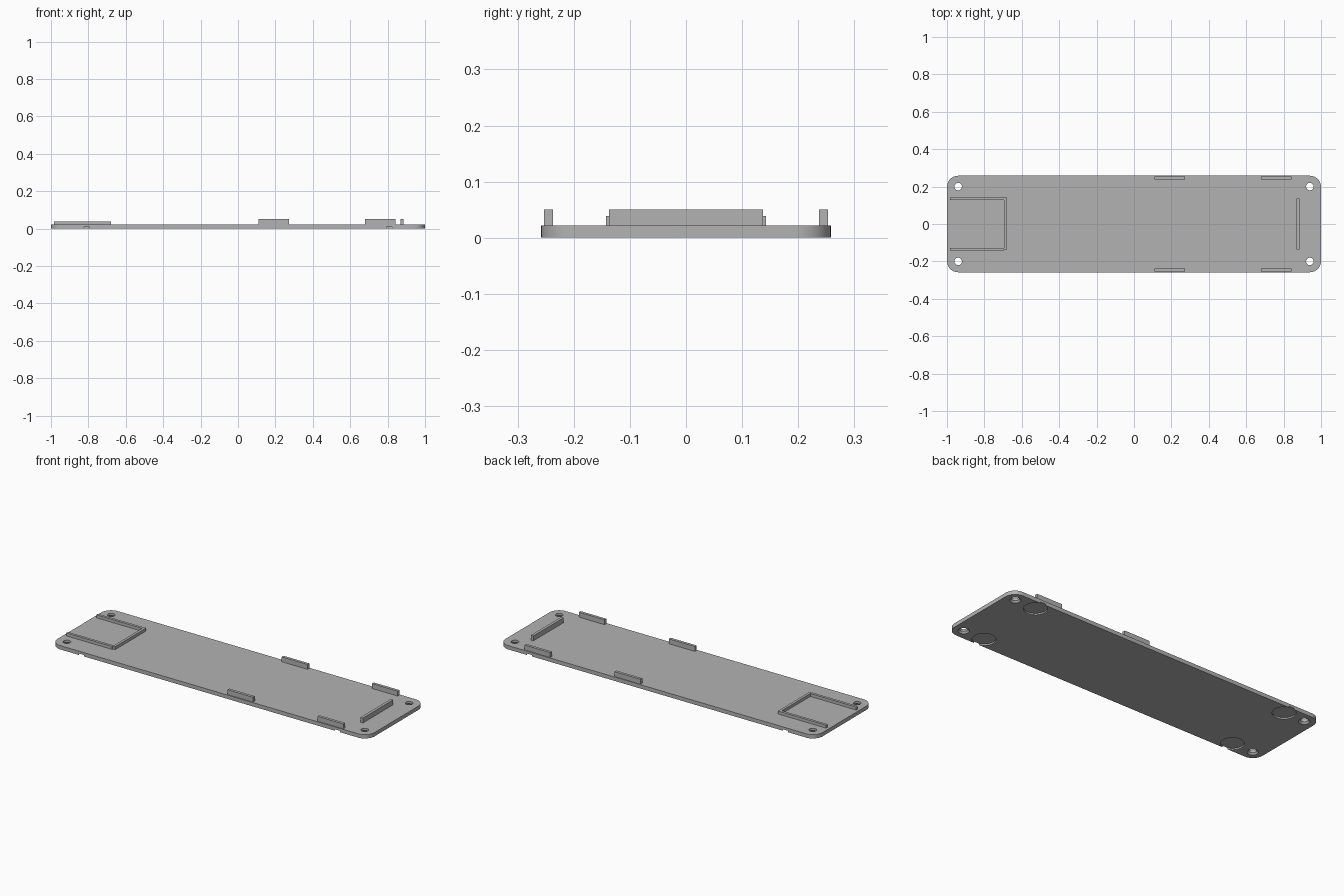
import bpy, bmesh, math
from mathutils import Matrix

if "Cube" in bpy.data.objects:
    bpy.data.objects.remove(bpy.data.objects["Cube"], do_unlink=True)

HALF_X, HALF_Y, THICK, CORNER = 1.0, 0.258, 0.022, 0.06
SIDES = (-1, 1)

# One plain grey for everything
grey = bpy.data.materials.new("plain_grey")
grey.use_nodes = True
colour = (0.45, 0.45, 0.45, 1)
grey.diffuse_color = colour
grey.node_tree.nodes["Principled BSDF"].inputs["Base Color"].default_value = colour


def make_object(name, bm):
    mesh = bpy.data.meshes.new(name)
    bmesh.ops.recalc_face_normals(bm, faces=bm.faces)
    bm.to_mesh(mesh)
    bm.free()
    mesh.materials.append(grey)
    obj = bpy.data.objects.new(name, mesh)
    bpy.context.collection.objects.link(obj)
    return obj


def box(name, x0, x1, y0, y1, top):
    """Upright bar standing on the plate."""
    bm = bmesh.new()
    bmesh.ops.create_cube(bm, size=1)
    z0 = THICK - 0.001
    bmesh.ops.scale(bm, vec=(x1 - x0, y1 - y0, top - z0), verts=bm.verts)
    bmesh.ops.translate(bm, vec=((x0 + x1) / 2, (y0 + y1) / 2, (z0 + top) / 2), verts=bm.verts)
    return make_object(name, bm)


def add_cone(bm, x, y, z0, z1, r0, r1, sides=48):
    bmesh.ops.create_cone(bm, cap_ends=True, segments=sides, radius1=r0, radius2=r1,
                          depth=z1 - z0, matrix=Matrix.Translation((x, y, (z0 + z1) / 2)))


def cut(target, name, bm):
    cutter = make_object(name, bm)
    cutter.hide_render = True
    mod = target.modifiers.new(name, 'BOOLEAN')
    mod.operation, mod.solver, mod.object = 'DIFFERENCE', 'EXACT', cutter
    bpy.context.view_layer.objects.active = target
    bpy.ops.object.modifier_apply(modifier=mod.name)
    bpy.data.objects.remove(cutter, do_unlink=True)


# Base plate with rounded corners
bm = bmesh.new()
bmesh.ops.create_cube(bm, size=1)
bmesh.ops.scale(bm, vec=(2 * HALF_X, 2 * HALF_Y, THICK), verts=bm.verts)
bmesh.ops.translate(bm, vec=(0, 0, THICK / 2), verts=bm.verts)
uprights = [e for e in bm.edges if abs(e.verts[0].co.z - e.verts[1].co.z) > THICK / 2]
bmesh.ops.bevel(bm, geom=uprights, offset=CORNER, segments=12, profile=0.5, affect='EDGES')
plate = make_object("base_plate", bm)

# Screw holes, their countersinks and the round foot recesses underneath
holes, sinks, recesses = bmesh.new(), bmesh.new(), bmesh.new()
for sx in SIDES:
    for sy in SIDES:
        x, y = sx * 0.94, sy * 0.2
        add_cone(holes, x, y, -0.02, 0.05, 0.02, 0.02)
        add_cone(sinks, x, y, -0.01, 0.012, 0.038, 0.018)
        add_cone(recesses, sx * 0.808, y, -0.02, 0.008, 0.06, 0.06)
cut(plate, "screw_hole_cutter", holes)
cut(plate, "countersink_cutter", sinks)
cut(plate, "foot_recess_cutter", recesses)

bpy.ops.object.select_all(action='DESELECT')
plate.select_set(True)
bpy.context.view_layer.objects.active = plate
bpy.ops.object.shade_smooth_by_angle(angle=math.radians(30))

# Edge tabs, rails and cross bars
for sy, side in zip(SIDES, ("right", "left")):
    pos = "front" if sy < 0 else "back"
    y0, y1 = sorted((sy * 0.237, sy * 0.253))
    box(pos + "_middle_tab", 0.11, 0.273, y0, y1, 0.05)
    box(pos + "_end_tab", 0.68, 0.842, y0, y1, 0.05)
    y0, y1 = sorted((sy * 0.128, sy * 0.143))
    box(pos + "_rail", -0.984, -0.695, y0, y1, 0.039)
box("rail_cross_bar", -0.695, -0.68, -0.137, 0.143, 0.039)
box("end_stop_bar", 0.868, 0.884, -0.137, 0.137, 0.05)
